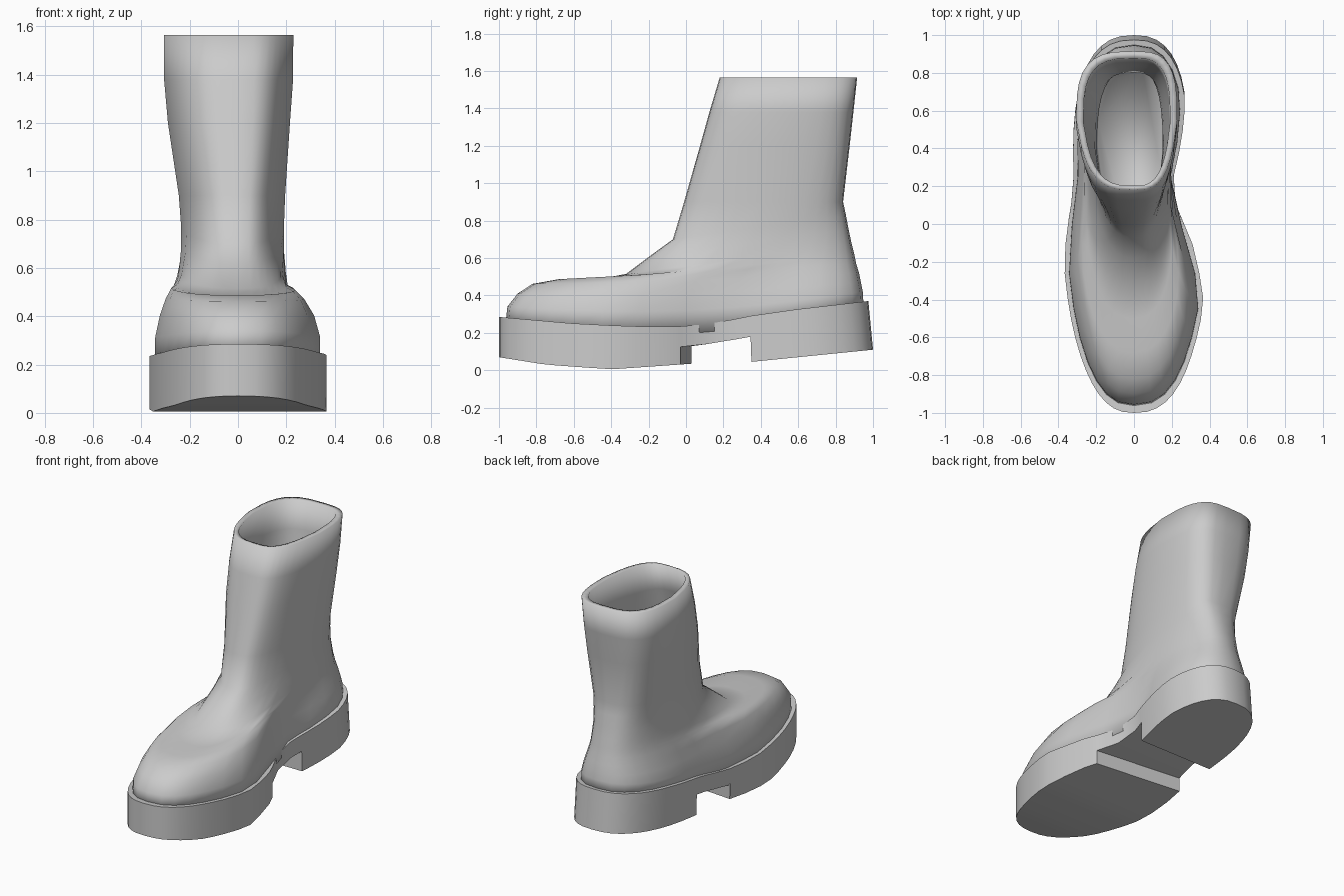
import bpy, bmesh, math

cube = bpy.data.objects.get("Cube")
if cube:
    bpy.data.objects.remove(cube, do_unlink=True)

grey = bpy.data.materials.new("plain grey")
grey.use_nodes = True
colour = (0.6, 0.6, 0.6, 1)
grey.diffuse_color = colour
grey.node_tree.nodes["Principled BSDF"].inputs["Base Color"].default_value = colour

# Half widths of the foot along y, on each side
RIGHT = [(-1, .37), (-.68, .375), (-.42, .388), (-.13, .32), (.12, .215),
         (.25, .21), (.45, .265), (.7, .33), (1, .37)]
LEFT = [(-1, .33), (-.52, .36), (-.2, .375), (0, .35), (.2, .318), (.6, .355), (1, .39)]
# Heights of the sole along y
TOP = [(-1, .285), (-.6, .25), (-.3, .235), (0, .235), (.15, .25), (.35, .29), (.6, .325), (1, .37)]
TREAD = [(-1, .07), (-.75, .03), (-.4, .005), (.03, .035)]
ARCH = [(0, .125), (.15, .145), (.35, .18)]
HEEL = [(.35, .045), (1, .11)]


def lerp(a, b, t):
    return a + (b - a) * t


def along(table, y):
    """Linear interpolation in a table of (y, value)."""
    if y <= table[0][0]:
        return table[0][1]
    for (y0, v0), (y1, v1) in zip(table, table[1:]):
        if y <= y1:
            return lerp(v0, v1, (y - y0) / (y1 - y0))
    return table[-1][1]


def rounding(angle, n):
    """Superellipse point: lengthwise position and sideways envelope."""
    c, s = math.cos(angle), math.sin(angle)
    return -math.copysign(abs(c) ** (2 / n), c), math.copysign(abs(s) ** (2 / n), s)


def envelope(y, n=2.5):
    return max(0, 1 - abs(y) ** n) ** (1 / n)


def finish(bm, name):
    bmesh.ops.remove_doubles(bm, verts=bm.verts, dist=0.0005)
    bmesh.ops.recalc_face_normals(bm, faces=bm.faces)
    mesh = bpy.data.meshes.new(name)
    bm.to_mesh(mesh)
    bm.free()
    mesh.materials.append(grey)
    obj = bpy.data.objects.new(name, mesh)
    bpy.context.collection.objects.link(obj)
    bpy.ops.object.select_all(action='DESELECT')
    obj.select_set(True)
    bpy.context.view_layer.objects.active = obj
    return obj


# Sole: crosswise stations with a step up to the arch and down to the heel
STEPS = 25
stations = []
for k in range(STEPS + 1):
    y = rounding(math.pi * k / STEPS, 2.5)[0]
    part = TREAD if y < 0 else ARCH if y < .35 else HEEL
    stations.append((y, 0, part))
stations += [(0, .03, TREAD), (0.0001, .03, ARCH), (.35, 0, ARCH), (.3501, 0, HEEL)]
stations.sort(key=lambda s: s[0])

bm = bmesh.new()
rows = []
for y, slant, part in stations:
    row = []
    for side, table in ((1, RIGHT), (-1, LEFT)):
        ys = round(y, 3) - side * slant
        x = side * along(table, ys) * envelope(ys)
        top_y = ys - .025 * max(0, ys)
        row.append(bm.verts.new((x, top_y, along(TOP, ys))))
        row.append(bm.verts.new((x, ys, along(part, ys))))
    rows.append(row)
for i, (a, b) in enumerate(zip(rows, rows[1:])):
    bm.faces.new((a[1], b[1], b[3], a[3]))
    if stations[i + 1][0] - stations[i][0] > .001:
        bm.faces.new((a[0], b[0], b[2], a[2]))
        bm.faces.new((a[0], a[1], b[1], b[0]))
        bm.faces.new((a[2], a[3], b[3], b[2]))
finish(bm, "sole")
bpy.ops.object.shade_smooth_by_angle(angle=math.radians(35))

# Upper: rings from the sole line over the toe and up the shaft
# front y, front z, back y, back z, sag, foot scale, blend to shaft, left, right, roundness, front taper
RINGS = [
    (-.965, .25, .95, .34, .10, .94, 0, .25, .2, 2.5, 0),
    (-.955, .34, .945, .42, .06, .935, 0, .25, .2, 2.5, 0),
    (-.90, .41, .935, .47, .03, .89, .05, .25, .2, 2.5, 0),
    (-.82, .462, .925, .52, .01, .85, .2, .25, .2, 2.5, 0),
    (-.68, .487, .91, .57, 0, .84, .45, .25, .2, 2.5, 0),
    (-.50, .482, .90, .62, 0, .83, .7, .245, .2, 2.5, .05),
    (-.32, .515, .885, .68, 0, .8, .85, .24, .195, 2.6, .1),
    (-.18, .62, .87, .75, 0, .8, 1, .235, .19, 2.7, .2),
    (-.07, .70, .855, .83, 0, .8, 1, .235, .19, 2.8, .25),
    (-.01, .90, .84, .90, 0, .8, 1, .245, .195, 3, .25),
    (.075, 1.2, .875, 1.2, 0, .8, 1, .29, .215, 3.2, .2),
    (.125, 1.38, .895, 1.38, 0, .8, 1, .306, .228, 3.2, .2),
    (.18, 1.565, .915, 1.565, 0, .8, 1, .306, .229, 3.2, .2),
]
SIDES = 32


def ring(bm, spec, inset=0.0):
    yf, zf, yb, zb, sag, scale, blend, left, right, n, taper = spec
    yf, yb = yf + inset * .6, yb - inset
    verts = []
    for k in range(SIDES):
        u, env = rounding(2 * math.pi * k / SIDES, n)
        t = (u + 1) / 2
        y = lerp(yf, yb, t)
        foot, shaft = (RIGHT, right) if env >= 0 else (LEFT, left)
        width = lerp(scale * along(foot, y), shaft, blend) - inset
        width *= 1 - taper * max(0, 1 - 2 * t)
        z = lerp(zf, zb, t) - sag * math.sin(math.pi * t)
        verts.append(bm.verts.new((env * width, y, z)))
    return verts


bm = bmesh.new()
loops = [ring(bm, spec) for spec in RINGS]
# Rim and lining, down to the insole
loops += [ring(bm, spec, .038) for spec in reversed(RINGS[8:])]
loops.append(ring(bm, (.0, .4, .85, .42, 0, .8, 1, .23, .19, 2.8, .2), .038))
for a, b in zip(loops, loops[1:]):
    for k in range(SIDES):
        j = (k + 1) % SIDES
        bm.faces.new((a[k], a[j], b[j], b[k]))
bm.faces.new(loops[0])
bm.faces.new(loops[-1])
finish(bm, "boot_upper")
bpy.ops.object.shade_smooth()
